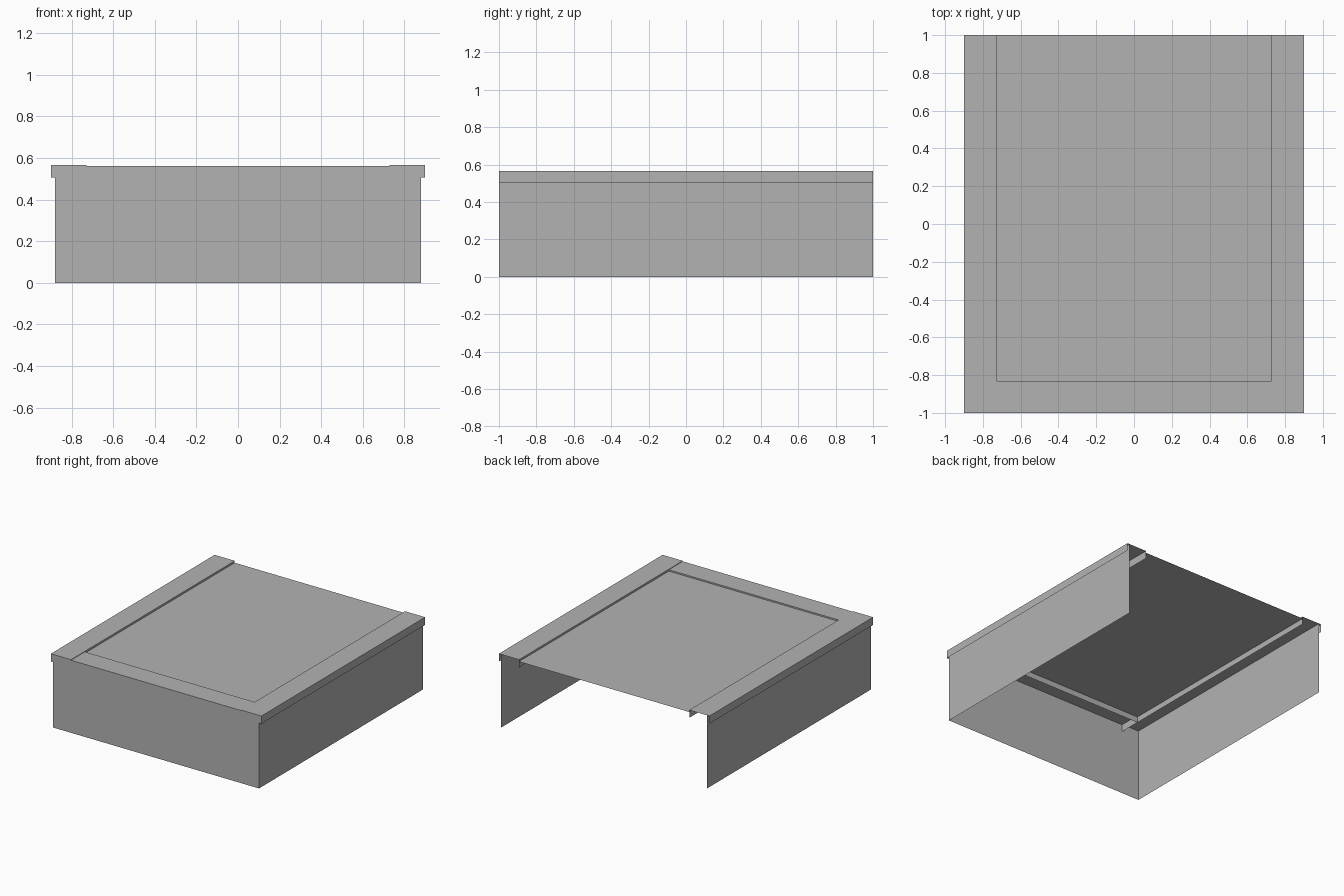
import bpy

cube = bpy.data.objects.get("Cube")
if cube:
    bpy.data.objects.remove(cube, do_unlink=True)

WALL, EDGE, INNER = 0.88, 0.9, 0.728        # half widths
EAVE, TOP, CAP, DECK = 0.505, 0.565, 0.561, 0.55   # heights
FRONT, BACK, CAP_BACK = -1.0, 1.0, -0.83

grey = bpy.data.materials.new("plain grey")
grey.use_nodes = True
colour = (0.45, 0.45, 0.45, 1)
grey.diffuse_color = colour
grey.node_tree.nodes["Principled BSDF"].inputs["Base Color"].default_value = colour


def make(name, verts, faces):
    mesh = bpy.data.meshes.new(name)
    mesh.from_pydata(verts, [], faces)
    mesh.materials.append(grey)
    obj = bpy.data.objects.new(name, mesh)
    bpy.context.collection.objects.link(obj)
    return obj


def sheet_along_y(name, profile, y0, y1):
    """Thin folded sheet: an open x-z profile swept from y0 to y1."""
    n = len(profile)
    verts = [(x, y, z) for y in (y0, y1) for x, z in profile]
    return make(name, verts, [(i, i + 1, n + i + 1, n + i) for i in range(n - 1)])


# Side walls and the folded trim along the roof edges
for side, s in (("left", 1), ("right", -1)):
    def fold(points):
        points = [(s * x, z) for x, z in points]
        return points if s < 0 else points[::-1]
    sheet_along_y(side + "_wall", fold([(WALL, 0), (WALL, TOP)]), FRONT, BACK)
    sheet_along_y(side + "_roof_trim",
                  fold([(EDGE, EAVE), (EDGE, TOP), (INNER, TOP), (INNER, EAVE)]),
                  FRONT, BACK)

# Front wall, widened at the top to close the trim ends
half = [(WALL, 0), (WALL, EAVE), (EDGE, EAVE), (EDGE, TOP), (INNER, TOP), (INNER, CAP)]
outline = half + [(-x, z) for x, z in reversed(half)]
make("front_wall", [(x, FRONT, z) for x, z in outline], [tuple(range(len(outline)))])

# Front roof trim with its turned-down lip
trim = [(FRONT, CAP), (CAP_BACK, CAP), (CAP_BACK, EAVE)]
make("front_roof_trim", [(x, y, z) for y, z in trim for x in (-INNER, INNER)],
     [(0, 1, 3, 2), (2, 3, 5, 4)])

# Slightly sunken roof deck
sheet_along_y("roof_deck", [(-INNER, DECK), (INNER, DECK)], CAP_BACK, BACK)
